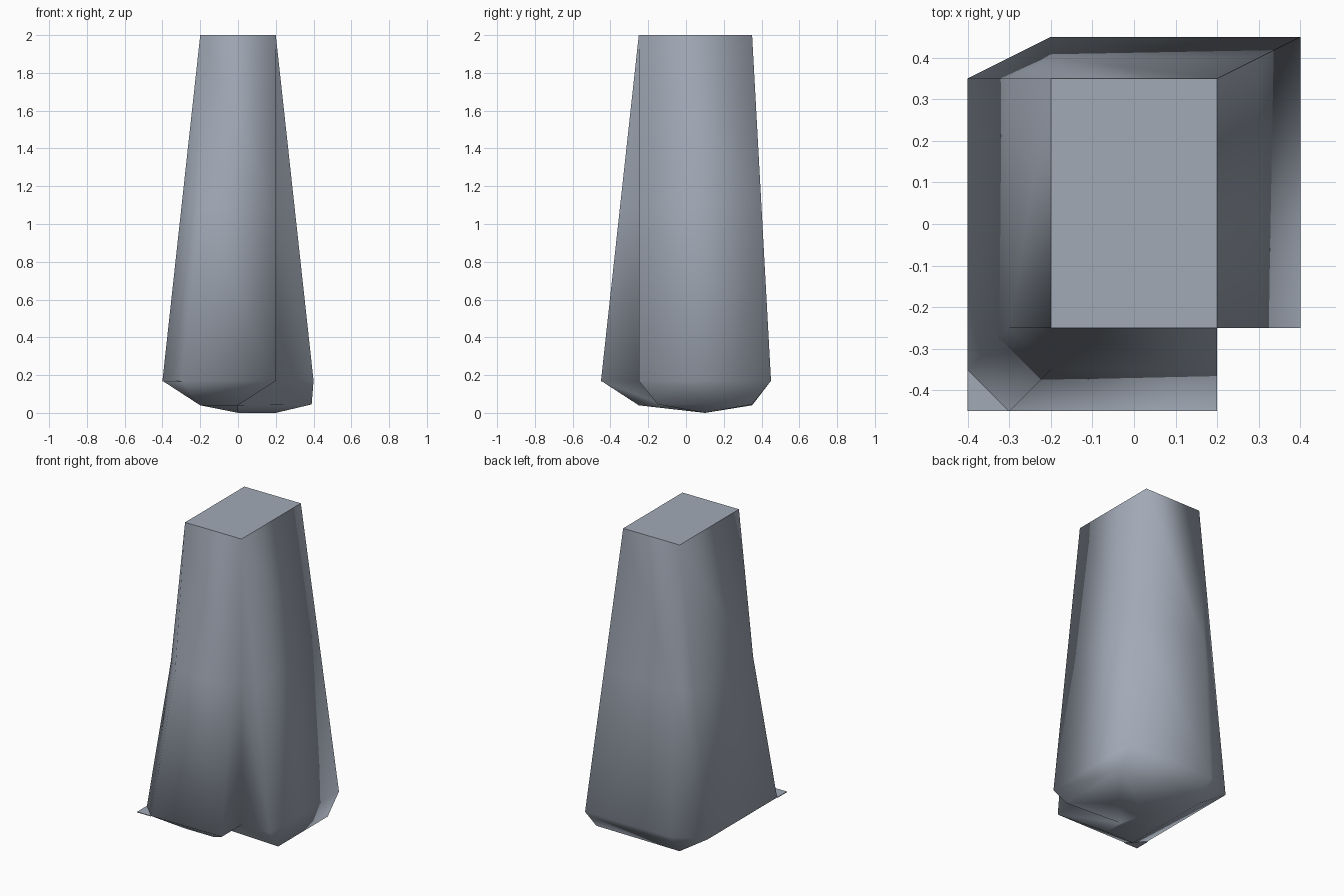
import bpy, bmesh

cube = bpy.data.objects.get("Cube")
if cube:
    bpy.data.objects.remove(cube, do_unlink=True)

mat = bpy.data.materials.new("slate_grey")
mat.use_nodes = True
COLOUR = (0.36, 0.40, 0.47, 1)
mat.diffuse_color = COLOUR
mat.node_tree.nodes["Principled BSDF"].inputs["Base Color"].default_value = COLOUR

TOP, MID, LIP = 2.0, 1.085, 0.17


def finish(bm, name):
    mesh = bpy.data.meshes.new(name)
    bm.to_mesh(mesh)
    bm.free()
    mesh.materials.append(mat)
    obj = bpy.data.objects.new(name, mesh)
    bpy.context.collection.objects.link(obj)
    return obj


# Tapered body: each column runs from a top corner over the lip to the keel
front_left, front_right = (-0.2, -0.25), (0.2, -0.25)
back_right, back_left = (0.2, 0.35), (-0.2, 0.35)
keel_a, keel_b = (0, 0.1, 0), (0.2, 0.1, 0)
columns = [  # top corner, lip, base, keel
    (front_left, (-0.3, -0.45), (-0.2, -0.25, 0.04), keel_a),
    (front_right, (0.2, -0.45), (0, -0.25, 0.04), keel_a),
    (front_right, (0.2, -0.25), (0, -0.12, 0.04), keel_a),
    (front_right, (0.4, -0.25), (0.39, -0.15, 0.045), keel_b),
    (back_right, (0.4, 0.45), (0.39, 0.35, 0.045), keel_b),
    (back_left, (-0.2, 0.45), (-0.2, 0.35, 0.04), keel_a),
    (back_left, (-0.4, 0.35), (-0.2, 0.35, 0.04), keel_a),
    (front_left, (-0.4, -0.35), (-0.2, -0.25, 0.04), keel_a),
]
# The bevelled front corner only flares outwards below the middle
bevel_mid = {0: (-0.2, -0.35), 7: (-0.3, -0.25)}

bm = bmesh.new()
cache = {}


def vert(p):
    key = tuple(round(c, 4) for c in p)
    if key not in cache:
        cache[key] = bm.verts.new(key)
    return cache[key]


strips = []
for i, (top, lip, base, keel) in enumerate(columns):
    mid = bevel_mid.get(i, ((top[0] + lip[0]) / 2, (top[1] + lip[1]) / 2))
    strips.append([vert((*top, TOP)), vert((*mid, MID)), vert((*lip, LIP)),
                   vert(base), vert(keel)])

for a, b in zip(strips, strips[1:] + strips[:1]):
    for k in range(len(a) - 1):
        ring = list(dict.fromkeys([a[k], a[k + 1], b[k + 1], b[k]]))
        if len(ring) > 2:
            bm.faces.new(ring)

cap = bm.faces.new([vert((*c, TOP)) for c in (front_left, front_right, back_right, back_left)])
bmesh.ops.recalc_face_normals(bm, faces=bm.faces)
for f in bm.faces:
    f.smooth = f is not cap
for e in cap.edges:
    e.smooth = False
finish(bm, "tapered_body")

# Thin pointed flap at the bevelled corner
bm = bmesh.new()
bm.faces.new([bm.verts.new((x, y, LIP)) for x, y in ((-0.4, -0.35), (-0.4, -0.45), (-0.3, -0.45))])
flap = finish(bm, "corner_flap")
solid = flap.modifiers.new("thickness", "SOLIDIFY")
solid.thickness = 0.004
